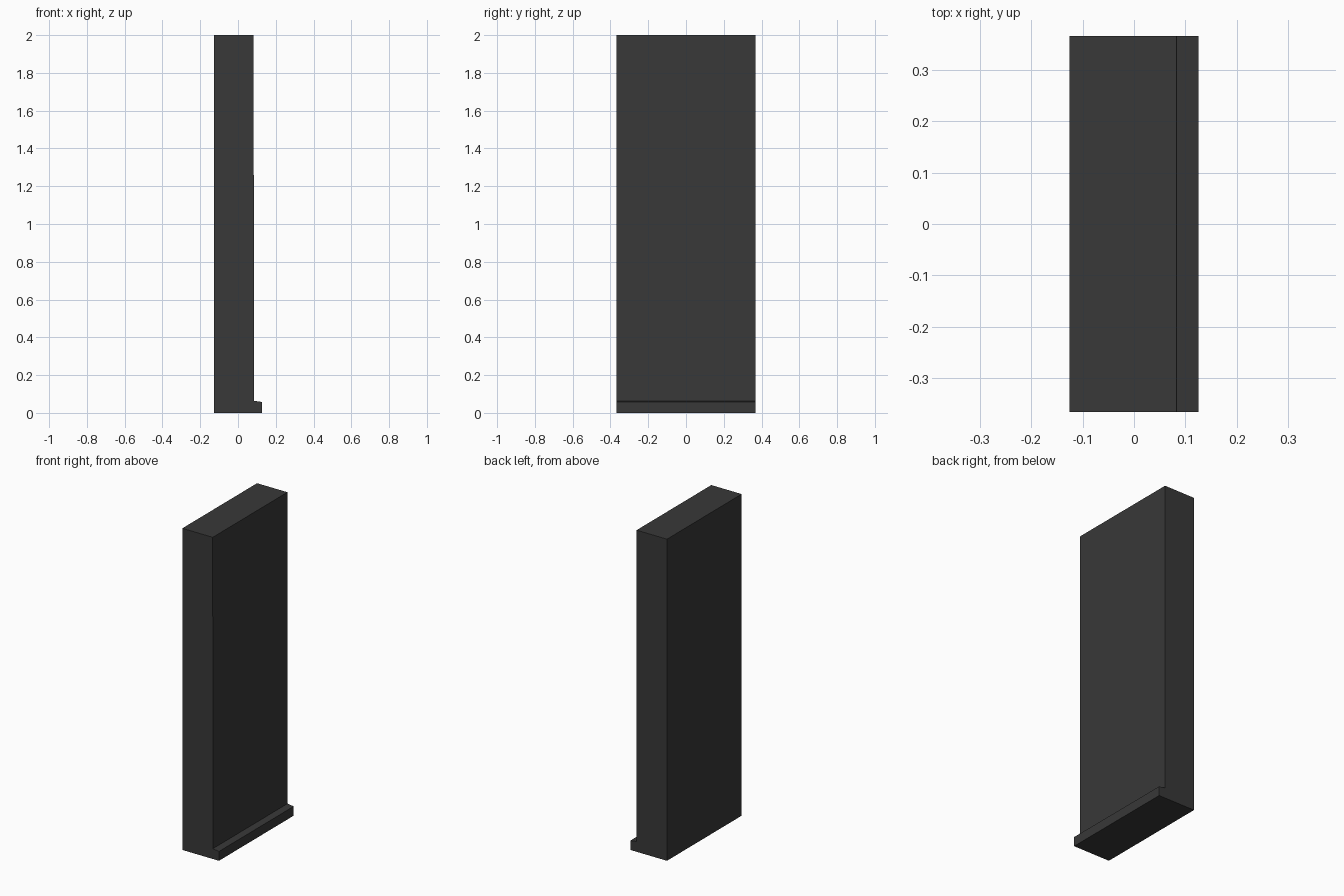
import bpy, bmesh

if "Cube" in bpy.data.objects:
    bpy.data.objects.remove(bpy.data.objects["Cube"])

# Dark material shared by the whole panel
dark = bpy.data.materials.new("dark_grey")
dark.diffuse_color = (0.04, 0.04, 0.04, 1)
dark.use_nodes = True
dark.node_tree.nodes["Principled BSDF"].inputs["Base Color"].default_value = dark.diffuse_color


def extrude_profile(name, profile, half_depth):
    """Extrude an x-z outline along y, centred on y = 0."""
    bm = bmesh.new()
    face = bm.faces.new([bm.verts.new((x, -half_depth, z)) for x, z in profile])
    result = bmesh.ops.extrude_face_region(bm, geom=[face])
    moved = [v for v in result["geom"] if isinstance(v, bmesh.types.BMVert)]
    bmesh.ops.translate(bm, verts=moved, vec=(0, 2 * half_depth, 0))
    bmesh.ops.recalc_face_normals(bm, faces=bm.faces)
    mesh = bpy.data.meshes.new(name)
    bm.to_mesh(mesh)
    bm.free()
    mesh.materials.append(dark)
    obj = bpy.data.objects.new(name, mesh)
    bpy.context.collection.objects.link(obj)
    return obj


# Tall slab with a low, slightly sloped lip along the bottom of its +x side
extrude_profile("panel_with_foot_lip", [
    (-0.126, 0), (0.126, 0), (0.126, 0.058),
    (0.084, 0.064), (0.083, 2), (-0.126, 2),
], 0.367)
